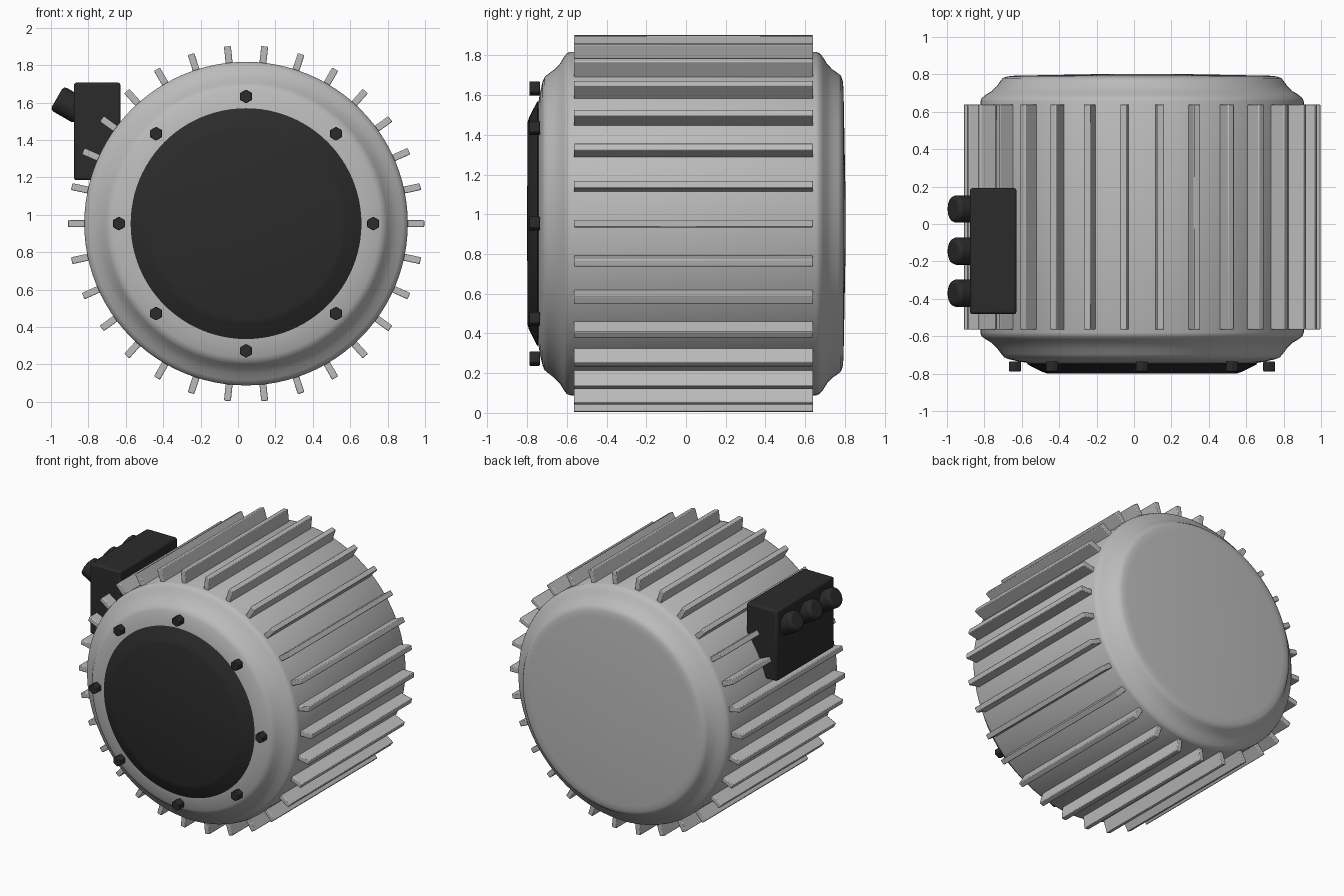
import bpy, math
from mathutils import Matrix, Vector, Euler

if "Cube" in bpy.data.objects:
    bpy.data.objects.remove(bpy.data.objects["Cube"])

CX, CZ = 0.043, 0.953          # motor axis, running along y


def material(name, v):
    m = bpy.data.materials.new(name)
    m.diffuse_color = (v, v, v, 1)
    m.use_nodes = True
    m.node_tree.nodes["Principled BSDF"].inputs["Base Color"].default_value = m.diffuse_color
    return m


GREY = material("cast_grey", 0.50)
BLACK = material("black", 0.024)


def finish(ob, mat, bevel=0, segments=2, angle=35):
    ob.data.materials.append(mat)
    if bevel:
        b = ob.modifiers.new("bevel", 'BEVEL')
        b.width, b.segments, b.limit_method = bevel, segments, 'ANGLE'
    bpy.ops.object.select_all(action='DESELECT')
    ob.select_set(True)
    bpy.context.view_layer.objects.active = ob
    bpy.ops.object.shade_smooth_by_angle(angle=math.radians(angle))
    return ob


def lathe(name, profile, mat, n=96):
    """Revolve (y, radius) points around the motor axis; end points have radius 0."""
    verts, faces, rings = [], [], []
    for y, r in profile:
        start = len(verts)
        if r == 0:
            verts.append((CX, y, CZ))
            rings.append([start] * n)
        else:
            for i in range(n):
                a = 2 * math.pi * i / n
                verts.append((CX + r * math.cos(a), y, CZ + r * math.sin(a)))
            rings.append(list(range(start, start + n)))
    for a, b in zip(rings, rings[1:]):
        for i in range(n):
            j = (i + 1) % n
            faces.append(list(dict.fromkeys((a[i], b[i], b[j], a[j]))))
    me = bpy.data.meshes.new(name)
    me.from_pydata(verts, [], faces)
    me.update()
    ob = bpy.data.objects.new(name, me)
    bpy.context.collection.objects.link(ob)
    return finish(ob, mat)


def box(name, loc, size, mat, rot=(0, 0, 0), bevel=0.0):
    bpy.ops.mesh.primitive_cube_add(size=1)
    ob = bpy.context.object
    ob.name = name
    ob.data.transform(Matrix.Diagonal((*size, 1)))
    ob.location, ob.rotation_euler = loc, rot
    return finish(ob, mat, bevel)


def cylinder(name, loc, axis, r, depth, sides, mat, bevel, spin=0.0):
    bpy.ops.mesh.primitive_cylinder_add(vertices=sides, radius=r, depth=depth)
    ob = bpy.context.object
    ob.name = name
    ob.data.transform(Matrix.Rotation(spin, 4, 'Z'))
    ob.location = loc
    ob.rotation_euler = Vector(axis).to_track_quat('Z', 'Y').to_euler()
    return finish(ob, mat, bevel)


# Housing with rounded shoulders at both ends
lathe("housing", [
    (-0.745, 0), (-0.745, 0.60), (-0.735, 0.66), (-0.722, 0.715), (-0.712, 0.738),
    (-0.695, 0.752), (-0.665, 0.775), (-0.635, 0.805), (-0.615, 0.838),
    (-0.600, 0.858), (-0.580, 0.865), (0.655, 0.865), (0.672, 0.858),
    (0.690, 0.838), (0.710, 0.805), (0.735, 0.778), (0.765, 0.757),
    (0.780, 0.745), (0.789, 0.72), (0.793, 0.68), (0.803, 0.15), (0.803, 0)], GREY)

# Round front cover with a sloping rim
lathe("front_cover", [(-0.735, 0), (-0.735, 0.60), (-0.748, 0.617),
                      (-0.790, 0.535), (-0.798, 0.51), (-0.800, 0)], BLACK)

# Cooling fins
for i in range(30):
    a = math.radians(12 * i)
    r = 0.893
    box(f"cooling_fin_{i + 1}", (CX + r * math.cos(a), 0.0375, CZ + r * math.sin(a)),
        (0.12, 1.205, 0.037), GREY, (0, -a, 0), 0.005)

# Hexagonal cover bolts, a corner pointing up
for i in range(8):
    a = math.radians(45 * i)
    cylinder(f"cover_bolt_{i + 1}",
             (CX + 0.68 * math.cos(a), -0.762, CZ + 0.68 * math.sin(a)),
             (0, -1, 0), 0.037, 0.052, 6, BLACK, 0.004)

# Terminal box with three tilted cable glands
box("terminal_box", (-0.753, -0.145, 1.446), (0.25, 0.674, 0.522), BLACK, bevel=0.014)
for i, y in enumerate((-0.37, -0.145, 0.08)):
    axis = Vector((-0.87, 0, 0.5)).normalized()
    tip = Vector((-0.968, y, 1.625))
    cylinder(f"cable_gland_{i + 1}", tip - axis * 0.075, axis, 0.073, 0.15, 32, BLACK, 0.02)
